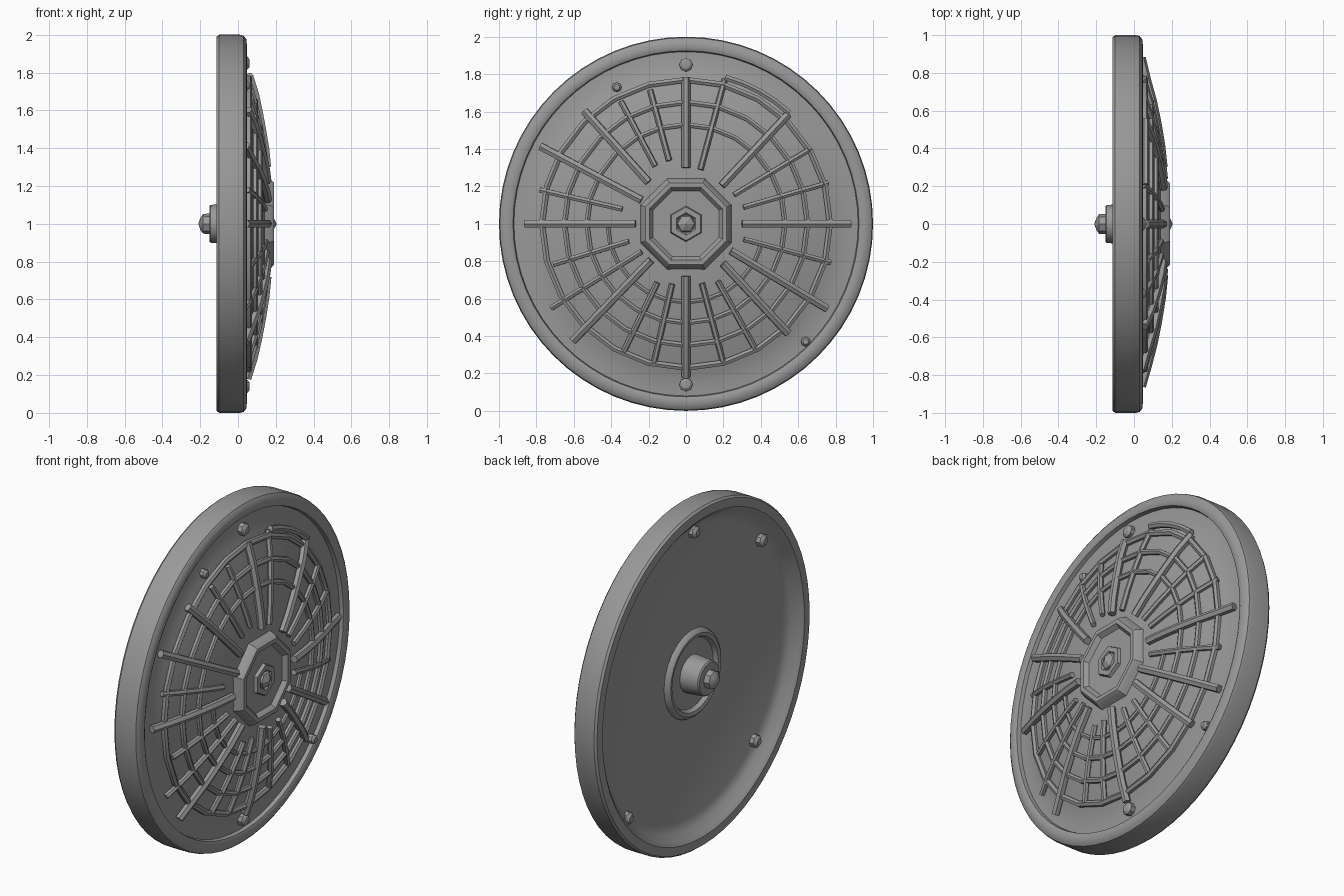
import bpy, bmesh
from math import cos, sin, radians, pi

cube = bpy.data.objects.get("Cube")
if cube:
    bpy.data.objects.remove(cube, do_unlink=True)

grey = bpy.data.materials.new("plain grey")
grey.use_nodes = True
colour = (0.32, 0.32, 0.32, 1)
grey.diffuse_color = colour
grey.node_tree.nodes["Principled BSDF"].inputs["Base Color"].default_value = colour

# Outer dome surface as (radius, x) pairs
DOME = [(0, .14), (.25, .14), (.4, .125), (.55, .1), (.7, .068), (.8, .035), (.86, .02), (.92, .018)]


def dome_x(r):
    for (r0, x0), (r1, x1) in zip(DOME, DOME[1:]):
        if r <= r1:
            return x0 + (x1 - x0) * (r - r0) / (r1 - r0)
    return DOME[-1][1]


def at(r, degrees, x):
    a = radians(degrees)
    return (x, r * cos(a), 1 + r * sin(a))


def finish(ob, angle):
    ob.data.materials.append(grey)
    bpy.ops.object.select_all(action='DESELECT')
    ob.select_set(True)
    bpy.context.view_layer.objects.active = ob
    if ob.type == 'CURVE':
        bpy.ops.object.convert(target='MESH')
    bpy.ops.object.shade_smooth_by_angle(angle=radians(angle))


def lathe(name, profile, sides, phase=0, centre=(0, 0), angle=35):
    """Spin a (radius, x) profile about an axis along x."""
    bm = bmesh.new()
    rings = []
    for r, x in profile:
        if r == 0:
            rings.append([bm.verts.new((x, centre[0], 1 + centre[1]))] * sides)
            continue
        ring = []
        for i in range(sides):
            p = at(r, phase + 360 * i / sides, x)
            ring.append(bm.verts.new((p[0], p[1] + centre[0], p[2] + centre[1])))
        rings.append(ring)
    for a, b in zip(rings, rings[1:]):
        for i in range(sides):
            j = (i + 1) % sides
            corners = list(dict.fromkeys((a[i], a[j], b[j], b[i])))
            if len(corners) > 2:
                bm.faces.new(corners)
    bmesh.ops.recalc_face_normals(bm, faces=bm.faces)
    mesh = bpy.data.meshes.new(name)
    bm.to_mesh(mesh)
    bm.free()
    ob = bpy.data.objects.new(name, mesh)
    bpy.context.collection.objects.link(ob)
    finish(ob, angle)


def bar(name, points, thickness, closed=False):
    """Round bar along a path."""
    cu = bpy.data.curves.new(name, 'CURVE')
    cu.dimensions = '3D'
    cu.bevel_depth = thickness
    cu.bevel_resolution = 1
    cu.use_fill_caps = True
    sp = cu.splines.new('POLY')
    sp.points.add(len(points) - 1)
    for p, co in zip(sp.points, points):
        p.co = (*co, 1)
    sp.use_cyclic_u = closed
    ob = bpy.data.objects.new(name, cu)
    bpy.context.collection.objects.link(ob)
    finish(ob, 50)


# Wheel body: dome, raised rim and dished back plate
lathe("wheel_body", DOME + [(.925, .04), (.94, .047), (.975, .045), (.995, .03), (1, .01), (1, -.1),
      (.99, -.113), (.94, -.115), (.92, -.1), (.89, -.06), (.84, -.04), (0, -.035)], 64)

# Main spokes: angle, inner radius, outer radius
for deg, r0, r1 in [(0, .3, .88), (47, .28, .8), (90, .3, .78), (132, .3, .81), (152, .27, .88),
                    (180, .27, .86), (226, .27, .87), (270, .28, .82), (313, .29, .8), (329, .28, .88)]:
    steps = [r0 + (r1 - r0) * i / 5 for i in range(6)]
    bar("main_spoke", [at(r, deg, dome_x(r) + .02) for r in steps], .023)

# Slim spokes
for deg, r0, r1 in [(16, .32, .79), (31, .3, .78), (75, .3, .8), (105, .35, .74), (118, .35, .74),
                    (167, .35, .8), (197, .32, .74), (212, .28, .85), (244, .35, .76), (257, .33, .76),
                    (285, .33, .76), (299, .35, .76), (345, .32, .8)]:
    steps = [r0 + (r1 - r0) * i / 4 for i in range(5)]
    bar("slim_spoke", [at(r, deg, dome_x(r) + .014) for r in steps], .016)

# Web rings, slightly faceted
for radius, thickness in [(.53, .015), (.65, .016), (.77, .018)]:
    bar("web_ring", [at(radius, 15 * i, dome_x(radius) + .012) for i in range(24)], thickness, True)
bar("inner_web_arc", [at(.42, 180 + 15 * i, dome_x(.42) + .008) for i in range(12)], .013)
bar("raised_web_arc", [at(.81, 47 + 7 * i, dome_x(.81) + .03) for i in range(5)], .018)

# Octagonal hub with raised lip, and hexagonal centre nut
lathe("hub", [(.27, .12), (.25, .175), (.235, .19), (.21, .19), (.19, .165), (0, .16)], 8, 22.5, angle=25)
lathe("hub_nut", [(.1, .15), (.09, .182), (.06, .182), (.05, .17), (0, .17)], 6, 30, angle=20)
lathe("hub_tip", [(.055, .16), (.045, .185), (0, .205)], 6, angle=20)

# Back hub: collar ring, axle and tapered tip
lathe("back_collar", [(.26, -.03), (.25, -.055), (.235, -.065), (.215, -.06), (.2, -.03)], 24)
lathe("axle", [(.11, -.03), (.1, -.145), (.093, -.152), (0, -.152)], 16)
lathe("axle_tip", [(.055, -.14), (.052, -.185), (.03, -.2), (0, -.21)], 8)

# Rivets on both sides
for y, z in [(0, .85), (0, -.86), (-.37, .73), (.64, -.63)]:
    size = .036 if y == 0 else .026
    lathe("front_rivet", [(size, .01), (size, .048), (size * .6, .06), (0, .062)], 8, centre=(y, z))
for y, z in [(0, .84), (-.63, .55), (-.57, -.61), (.62, -.61)]:
    lathe("back_rivet", [(.038, -.03), (.036, -.065), (.02, -.08), (0, -.082)], 8, centre=(y, z))
